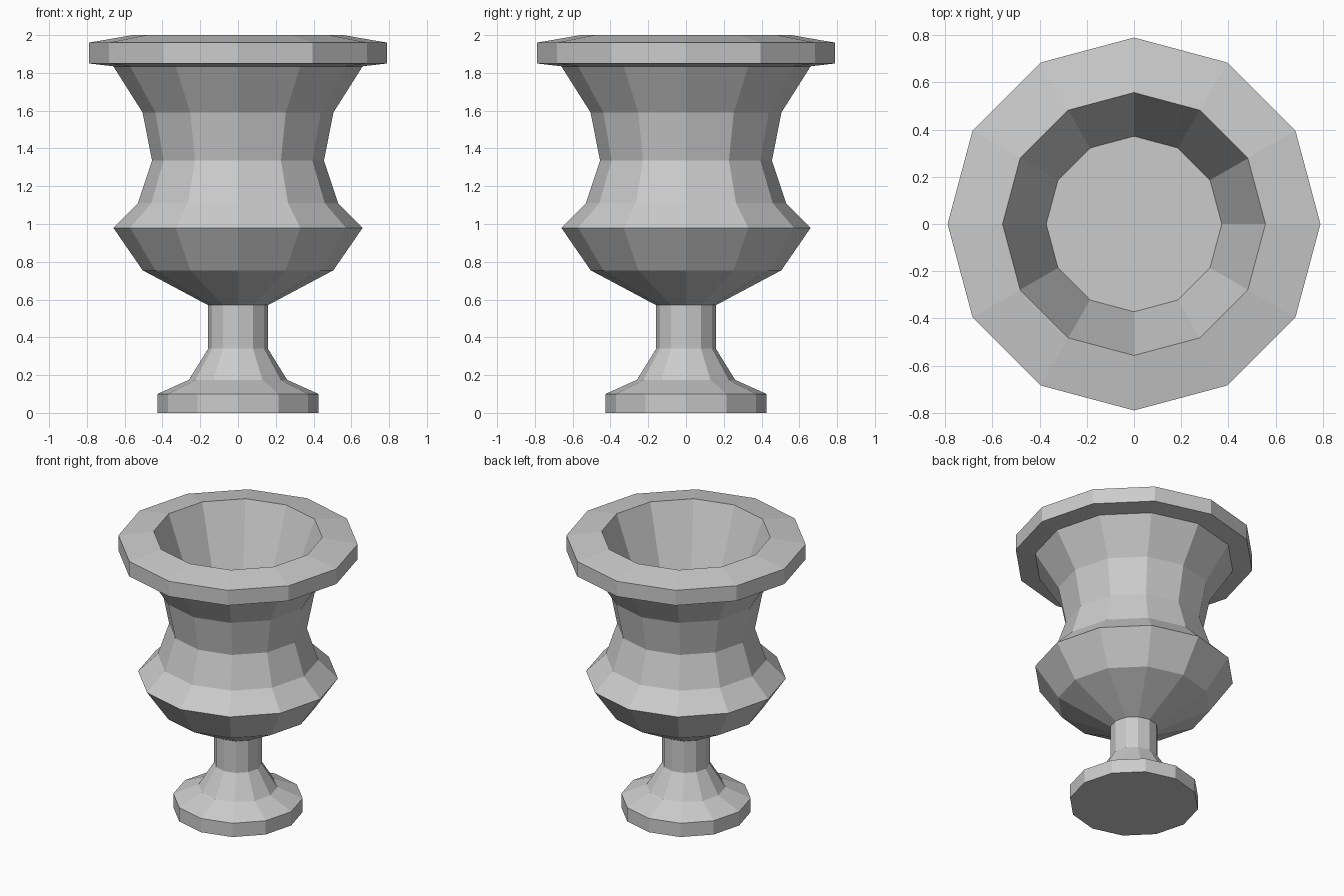
import bpy, bmesh
from math import cos, sin, tau

if "Cube" in bpy.data.objects:
    bpy.data.objects.remove(bpy.data.objects["Cube"])

SIDES = 12


def lathe(name, profile):
    """Revolve (radius, height) points, capping both ends."""
    bm = bmesh.new()
    rings = [[bm.verts.new((r * cos(tau * i / SIDES), r * sin(tau * i / SIDES), z))
              for i in range(SIDES)] for r, z in profile]
    for low, high in zip(rings, rings[1:]):
        for i in range(SIDES):
            j = (i + 1) % SIDES
            bm.faces.new((low[i], low[j], high[j], high[i]))
    bm.faces.new(rings[0][::-1])
    bm.faces.new(rings[-1])
    mesh = bpy.data.meshes.new(name)
    bm.to_mesh(mesh)
    bm.free()
    obj = bpy.data.objects.new(name, mesh)
    bpy.context.collection.objects.link(obj)
    return obj


# Whole urn as one closed profile, from foot to hollow floor
lathe("urn", [
    (0.427, 0.0), (0.427, 0.10), (0.26, 0.175),              # foot
    (0.158, 0.34), (0.158, 0.57),                            # stem
    (0.505, 0.755), (0.66, 0.98), (0.53, 1.11),              # belly
    (0.455, 1.335), (0.505, 1.59), (0.66, 1.835),            # neck
    (0.79, 1.85), (0.79, 1.96), (0.557, 2.0),                # rim
    (0.372, 1.5),                                            # hollow
])
